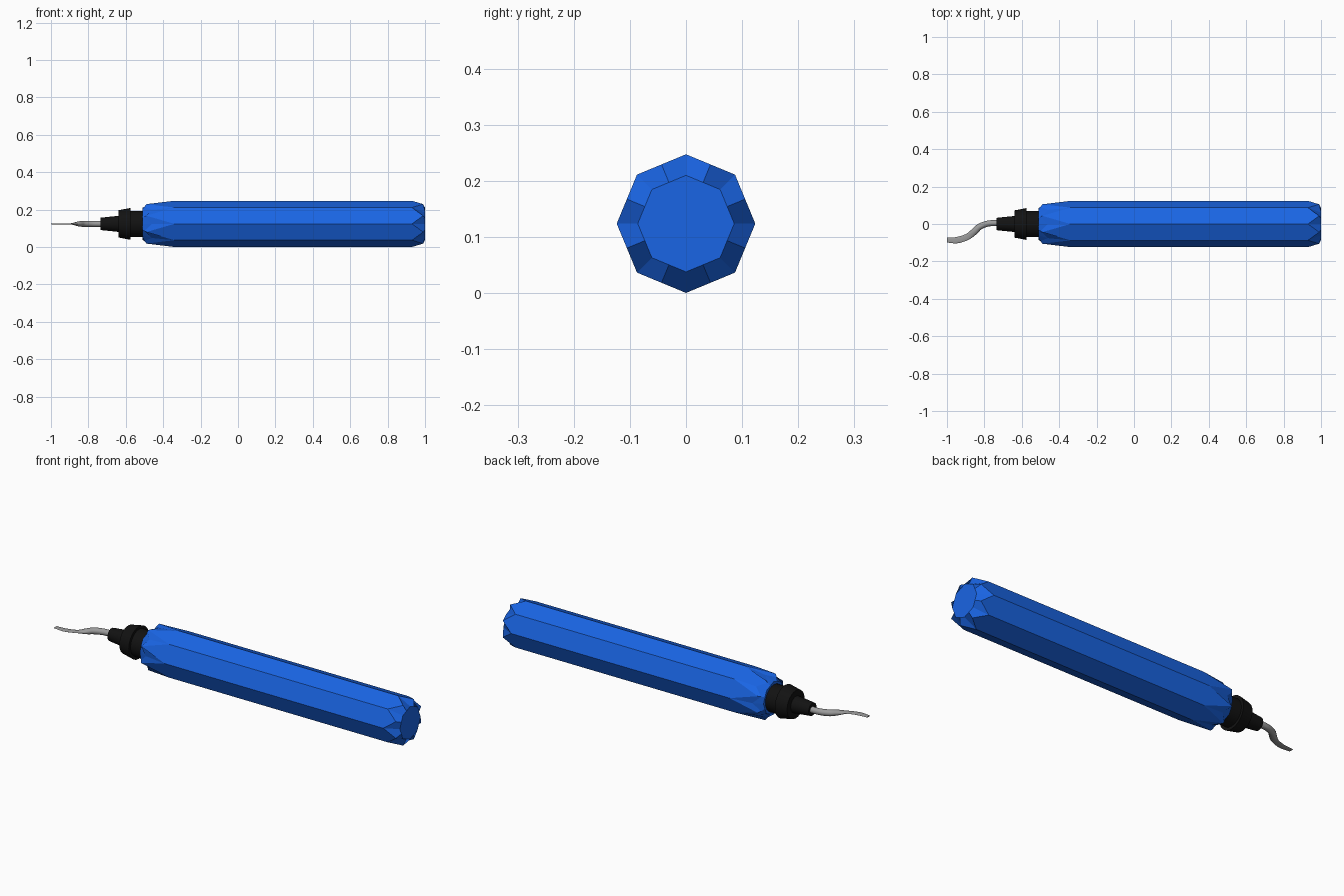
import bpy, bmesh
from math import sin, cos, pi
from mathutils import Vector

if "Cube" in bpy.data.objects:
    bpy.data.objects.remove(bpy.data.objects["Cube"])

ZC = 0.1237  # height of the tool axis


def material(name, rgb):
    m = bpy.data.materials.new(name)
    m.diffuse_color = (*rgb, 1)
    m.use_nodes = True
    m.node_tree.nodes["Principled BSDF"].inputs["Base Color"].default_value = m.diffuse_color
    return m


def skin(name, rings, mat, smooth=None):
    """Bridge a list of closed point rings, cap both ends."""
    bm = bmesh.new()
    vs = [[bm.verts.new(p) for p in r] for r in rings]
    n = len(rings[0])
    for a, b in zip(vs, vs[1:]):
        for i in range(n):
            j = (i + 1) % n
            bm.faces.new((a[i], a[j], b[j], b[i]))
    bm.faces.new(vs[0])
    bm.faces.new(vs[-1])
    bmesh.ops.recalc_face_normals(bm, faces=bm.faces)
    me = bpy.data.meshes.new(name)
    bm.to_mesh(me)
    bm.free()
    ob = bpy.data.objects.new(name, me)
    bpy.context.collection.objects.link(ob)
    me.materials.append(mat)
    if smooth:
        bpy.context.view_layer.objects.active = ob
        ob.select_set(True)
        bpy.ops.object.shade_smooth_by_angle(angle=smooth)
        ob.select_set(False)
    return ob


def ring(n, profiles):
    """Ring about the x axis; the (x, radius) profiles alternate around it."""
    pts = []
    for i in range(n):
        x, r = profiles[i % len(profiles)]
        a = 2 * pi * i / n
        pts.append((x, r * cos(a), ZC + r * sin(a)))
    return pts


blue = material("blue", (0.01, 0.13, 0.78))
black = material("black", (0.006, 0.006, 0.006))
steel = material("steel", (0.33, 0.33, 0.33))

# Octagonal handle: corners ground back further than the flats at both ends
k = cos(pi / 8)
R = 0.1235
corner = [(-0.51, 0.086), (-0.46, 0.107), (-0.34, R), (0.93, R), (1.0, 0.086)]
flat = [(-0.51, 0.086 * k), (-0.5, 0.107 * k), (-0.49, R * k), (0.99, R * k), (1.0, 0.086 * k)]
skin("handle", [ring(16, p) for p in zip(corner, flat)], blue)

# Stepped collar that holds the blade
collar = [(-0.50, 0.07), (-0.575, 0.07), (-0.575, 0.085), (-0.638, 0.073),
          (-0.638, 0.043), (-0.735, 0.033)]
skin("collar", [ring(24, [p]) for p in collar], black, 0.6)

# S-shaped blade: round shank flattening into a thin blade (x, y, half width, half thickness)
path = [(-0.70, 0.005, .016, .016), (-0.735, 0.005, .016, .016), (-0.782, 0.002, .016, .016),
        (-0.826, -0.015, .017, .016), (-0.853, -0.04, .018, .013), (-0.89, -0.068, .017, .0035),
        (-0.945, -0.086, .017, .003), (-1.0, -0.086, .013, .002)]
pts = [Vector(p) for p in path]
pts = [2 * pts[0] - pts[1]] + pts + [2 * pts[-1] - pts[-2]]
samples = []
for a, b, c, d in zip(pts, pts[1:], pts[2:], pts[3:]):
    for s in range(5):
        t = s / 5
        samples.append(0.5 * (2 * b + (c - a) * t + (2 * a - 5 * b + 4 * c - d) * t * t
                              + (3 * b - a - 3 * c + d) * t ** 3))
samples.append(pts[-2])
rings = []
for i, p in enumerate(samples):
    q = samples[min(i + 1, len(samples) - 1)] - samples[max(i - 1, 0)]
    side = Vector((-q[1], q[0], 0)).normalized()
    if i == len(samples) - 1:
        side = Vector((0, -1, 0))
    rings.append([Vector((p[0], p[1], ZC)) + side * p[2] * cos(2 * pi * j / 16)
                  + Vector((0, 0, p[3] * sin(2 * pi * j / 16))) for j in range(16)])
skin("blade", rings, steel, 0.7)
